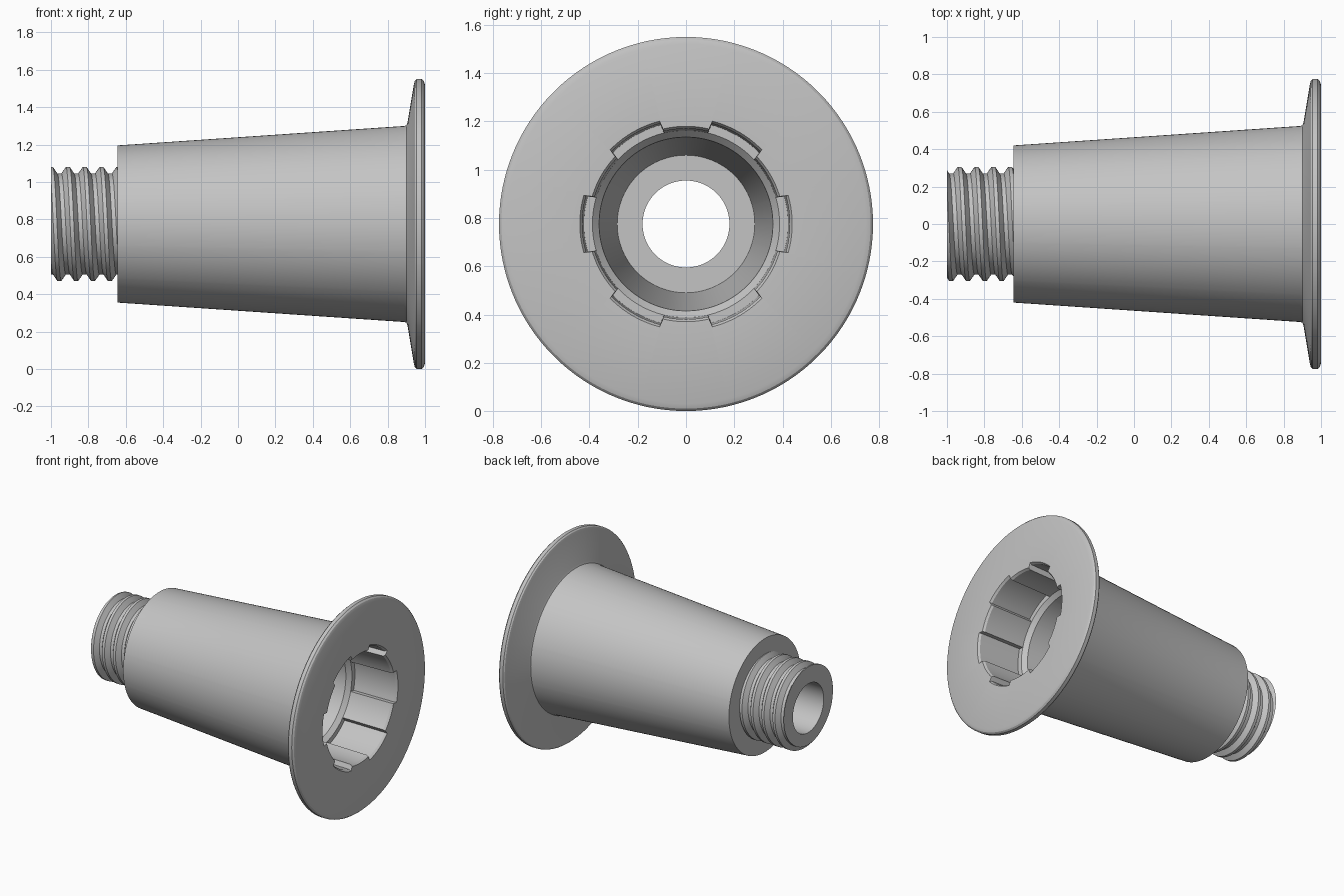
import bpy, bmesh
from math import sin, cos, pi, radians

cube = bpy.data.objects.get("Cube")
if cube:
    bpy.data.objects.remove(cube, do_unlink=True)

AXIS_Z = 0.775
SEGMENTS = 120
NECK_END, SHOULDER = -1.0, -0.645
BORE = 0.18

grey = bpy.data.materials.new("plain grey")
grey.use_nodes = True
colour = (0.55, 0.55, 0.55, 1)
grey.diffuse_color = colour
grey.node_tree.nodes["Principled BSDF"].inputs["Base Color"].default_value = colour


def sweep(name, angles, profile):
    """Turn a profile, which may vary with the angle, about the long axis."""
    bm = bmesh.new()
    rows = [[bm.verts.new((x, -r * sin(t), AXIS_Z + r * cos(t)))
             for x, r in profile(t)] for t in angles]
    for row, following in zip(rows, rows[1:]):
        for j in range(len(row) - 1):
            bm.faces.new((row[j], following[j], following[j + 1], row[j + 1]))
    bmesh.ops.remove_doubles(bm, verts=bm.verts[:], dist=1e-5)
    bmesh.ops.dissolve_degenerate(bm, edges=bm.edges[:], dist=1e-6)
    mesh = bpy.data.meshes.new(name)
    bm.to_mesh(mesh)
    bm.free()
    mesh.materials.append(grey)
    obj = bpy.data.objects.new(name, mesh)
    bpy.context.collection.objects.link(obj)
    bpy.ops.object.select_all(action='DESELECT')
    obj.select_set(True)
    bpy.context.view_layer.objects.active = obj
    bpy.ops.object.shade_smooth_by_angle(angle=radians(25))
    return obj


even = [2 * pi * i / SEGMENTS for i in range(SEGMENTS + 1)]

# Tapered body with flange and a socket with six slots
SLOT_SPACING = radians(60)
SLOT_HALF = radians(16)
SLOT_EASE = radians(0.8)
SLOT_OFFSET = radians(30)

outside = [(SHOULDER, 0.26), (SHOULDER, 0.42), (0.888, 0.524), (0.9, 0.528),
           (0.906, 0.542), (0.941, 0.75), (0.946, 0.767), (0.955, 0.775),
           (0.982, 0.775), (0.993, 0.765), (1.0, 0.745)]
inside = [(0.66, 0.388), (0.63, 0.36), (-0.45, 0.285), (-0.45, BORE),
          (SHOULDER, BORE)]


def body_profile(t):
    from_slot = abs((t - SLOT_OFFSET + SLOT_SPACING / 2) % SLOT_SPACING
                    - SLOT_SPACING / 2)
    depth = 0.035 if from_slot < SLOT_HALF else 0.0
    mouth = [(1.0, 0.405 + depth), (0.985, 0.395 + depth),
             (0.66, 0.388 + depth)]
    return outside + mouth + inside


slot_edges = [SLOT_OFFSET + k * SLOT_SPACING + side * (SLOT_HALF + ease)
              for k in range(6) for side in (-1, 1)
              for ease in (-SLOT_EASE / 2, SLOT_EASE / 2)]
clear = [t for t in even if all(abs(t - e) > SLOT_EASE for e in slot_edges)]
sweep("tapered_body", sorted(clear + slot_edges), body_profile)

# Threaded neck with a through bore
PITCH = 0.09
ROOT, CREST = 0.27, 0.305
FLAT, FOOT = 0.01, 0.034
FIRST_CREST = -0.91


def thread_radius(x, t):
    offset = x - FIRST_CREST - PITCH * t / (2 * pi)
    away = abs((offset + PITCH / 2) % PITCH - PITCH / 2)
    slope = min(max((FOOT - away) / (FOOT - FLAT), 0), 1)
    return ROOT + (CREST - ROOT) * slope


def neck_profile(t):
    points = [(SHOULDER, BORE), (NECK_END, BORE)]
    for k in range(-2, 5):
        centre = FIRST_CREST + PITCH * (k + t / (2 * pi))
        for step in (-FOOT, -FLAT, FLAT, FOOT):
            x = min(max(centre + step, NECK_END), SHOULDER)
            points.append((x, thread_radius(x, t)))
    return points


sweep("threaded_neck", even, neck_profile)
